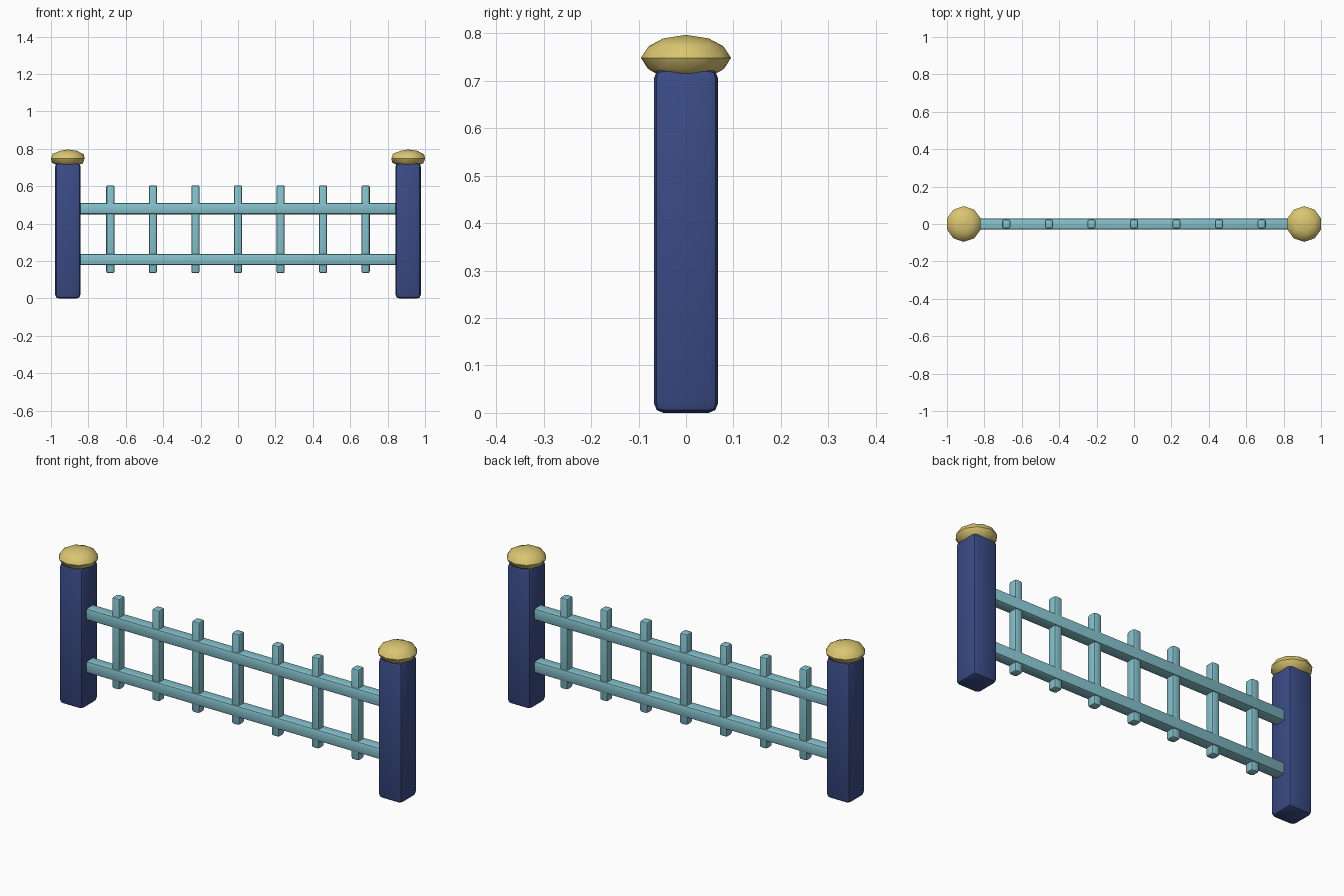
import bpy

if "Cube" in bpy.data.objects:
    bpy.data.objects.remove(bpy.data.objects["Cube"])


def material(name, rgb):
    m = bpy.data.materials.new(name)
    m.diffuse_color = (*rgb, 1.0)
    m.use_nodes = True
    m.node_tree.nodes["Principled BSDF"].inputs["Base Color"].default_value = m.diffuse_color
    return m


NAVY = material("navy blue", (0.042, 0.070, 0.235))
AQUA = material("pale aqua", (0.235, 0.530, 0.600))
GOLD = material("soft gold", (0.700, 0.560, 0.165))


def finish(obj, name, mat):
    obj.name = name
    obj.data.materials.append(mat)
    bpy.ops.object.transform_apply(location=False, rotation=False, scale=True)


def beam(name, centre, size, bevel, mat):
    """Box with softly rounded edges."""
    bpy.ops.mesh.primitive_cube_add(size=1, location=centre)
    obj = bpy.context.object
    obj.scale = size
    finish(obj, name, mat)
    mod = obj.modifiers.new("rounded edges", "BEVEL")
    mod.width = bevel
    mod.segments = 2
    bpy.ops.object.modifier_apply(modifier=mod.name)
    bpy.ops.object.shade_smooth_by_angle()


# Posts with flattened ball caps
for side, x in (("left", -0.91), ("right", 0.91)):
    beam(f"{side}_post", (x, 0, 0.3625), (0.135, 0.135, 0.725), 0.02, NAVY)
    bpy.ops.mesh.primitive_ico_sphere_add(subdivisions=2, radius=0.095,
                                          location=(x, 0, 0.748))
    cap = bpy.context.object
    cap.scale = (1, 1, 0.51)
    finish(cap, f"{side}_post_cap", GOLD)
    bpy.ops.object.shade_smooth_by_angle()

# Horizontal rails running into the posts
for level, z in (("lower", 0.208), ("upper", 0.48)):
    beam(f"{level}_rail", (0, 0, z), (1.74, 0.06, 0.06), 0.01, AQUA)

# Upright pickets
for i in range(7):
    beam(f"picket_{i + 1}", ((i - 3) * 0.2275, 0, 0.37),
         (0.044, 0.048, 0.47), 0.01, AQUA)
